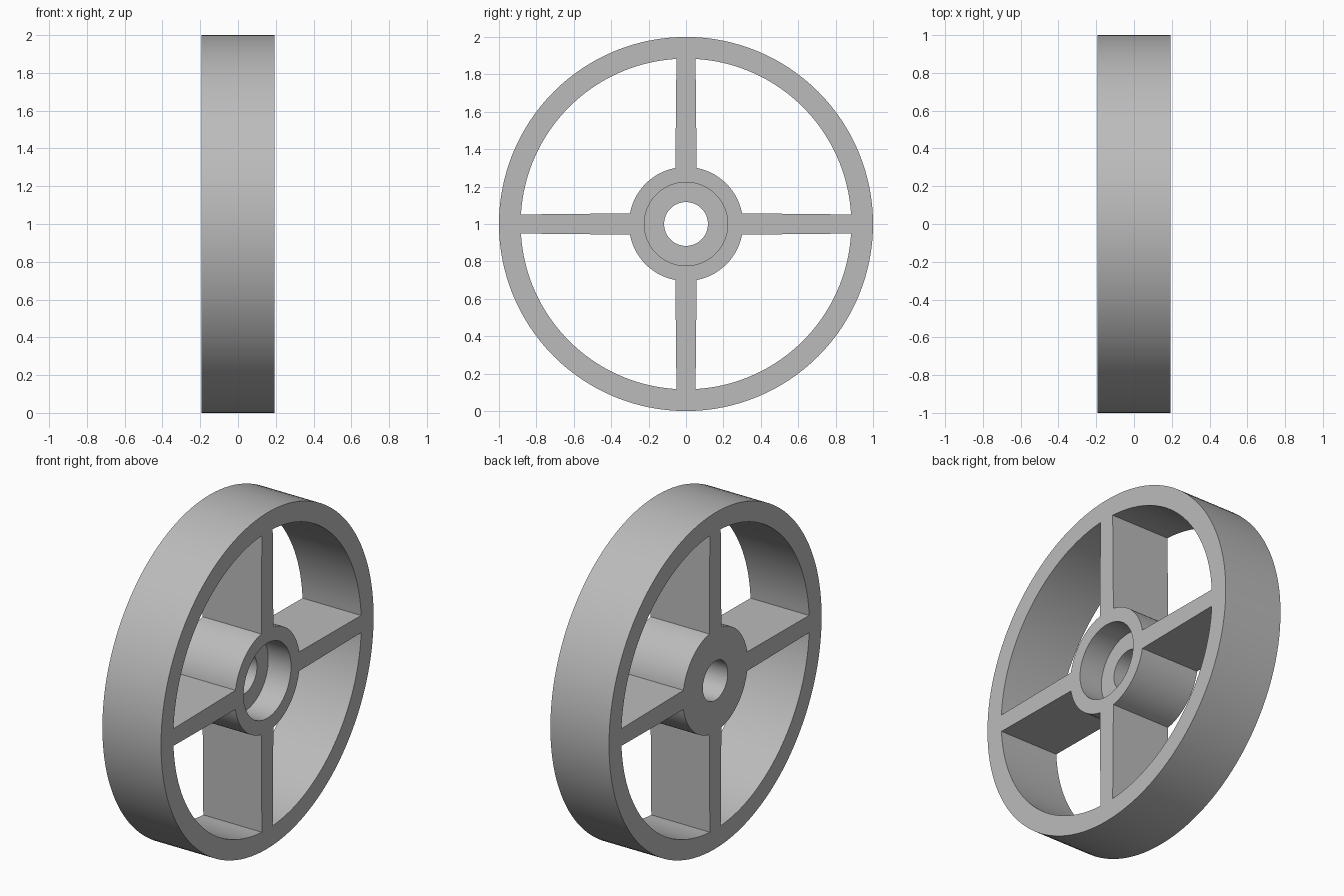
import bpy, bmesh
from math import sin, cos, asin, pi

HALF_WIDTH = 0.193
RIM_OUTER, RIM_INNER = 1.0, 0.884
HUB_RADIUS, BORE_RADIUS, RECESS_RADIUS = 0.305, 0.117, 0.223
RECESS_DEPTH = 0.15
SPOKE_AT_HUB, SPOKE_AT_RIM = 0.057, 0.051   # half thicknesses
SEGMENTS = 128

cube = bpy.data.objects.get("Cube")
if cube:
    bpy.data.objects.remove(cube, do_unlink=True)

grey = bpy.data.materials.new("plain grey")
grey.use_nodes = True
colour = (0.5, 0.5, 0.5, 1)
grey.diffuse_color = colour
grey.node_tree.nodes["Principled BSDF"].inputs["Base Color"].default_value = colour


def arc(radius, start, end, count):
    step = (end - start) / count
    return [(radius * cos(start + step * i), radius * sin(start + step * i))
            for i in range(count + 1)]


def loft(bm, rings):
    """Closed solid through (x, outline) rings along the axle."""
    loops = [[bm.verts.new((x, y, z)) for y, z in outline] for x, outline in rings]
    for a, b in zip(loops, loops[1:]):
        for i in range(len(a)):
            j = (i + 1) % len(a)
            bm.faces.new((a[i], a[j], b[j], b[i]))
    bm.faces.new(loops[0][::-1])
    bm.faces.new(loops[-1])


def make_object(name, bm):
    bmesh.ops.recalc_face_normals(bm, faces=bm.faces)
    mesh = bpy.data.meshes.new(name)
    bm.to_mesh(mesh)
    bm.free()
    mesh.materials.append(grey)
    obj = bpy.data.objects.new(name, mesh)
    obj.location.z = RIM_OUTER
    bpy.context.collection.objects.link(obj)
    return obj


def circle(radius):
    return arc(radius, 0, 2 * pi, SEGMENTS)[:-1]


# Solid disc that becomes rim, spokes and hub
bm = bmesh.new()
loft(bm, [(-HALF_WIDTH, circle(RIM_OUTER)), (HALF_WIDTH, circle(RIM_OUTER))])
wheel = make_object("spoked_wheel", bm)

# Four openings between the tapered spokes
bm = bmesh.new()
far = HALF_WIDTH + 0.1
rim_gap = asin(SPOKE_AT_RIM / RIM_INNER)
hub_gap = asin(SPOKE_AT_HUB / HUB_RADIUS)
for k in range(4):
    turn = k * pi / 2
    outline = (arc(RIM_INNER, turn + rim_gap, turn + pi / 2 - rim_gap, SEGMENTS // 4)
               + arc(HUB_RADIUS, turn + pi / 2 - hub_gap, turn + hub_gap, SEGMENTS // 4))
    loft(bm, [(-far, outline), (far, outline)])

# Axle bore with a wider recess on the left side
floor = HALF_WIDTH - RECESS_DEPTH
loft(bm, [(-far, circle(BORE_RADIUS)), (floor, circle(BORE_RADIUS)),
          (floor, circle(RECESS_RADIUS)), (far, circle(RECESS_RADIUS))])
cutter = make_object("opening_cutter", bm)
cutter.hide_render = True

cut = wheel.modifiers.new("openings", 'BOOLEAN')
cut.operation = 'DIFFERENCE'
cut.solver = 'EXACT'
cut.object = cutter

bpy.ops.object.select_all(action='DESELECT')
wheel.select_set(True)
bpy.context.view_layer.objects.active = wheel
bpy.ops.object.modifier_apply(modifier=cut.name)
bpy.data.objects.remove(cutter, do_unlink=True)
bpy.ops.object.shade_smooth_by_angle(angle=pi / 6)
